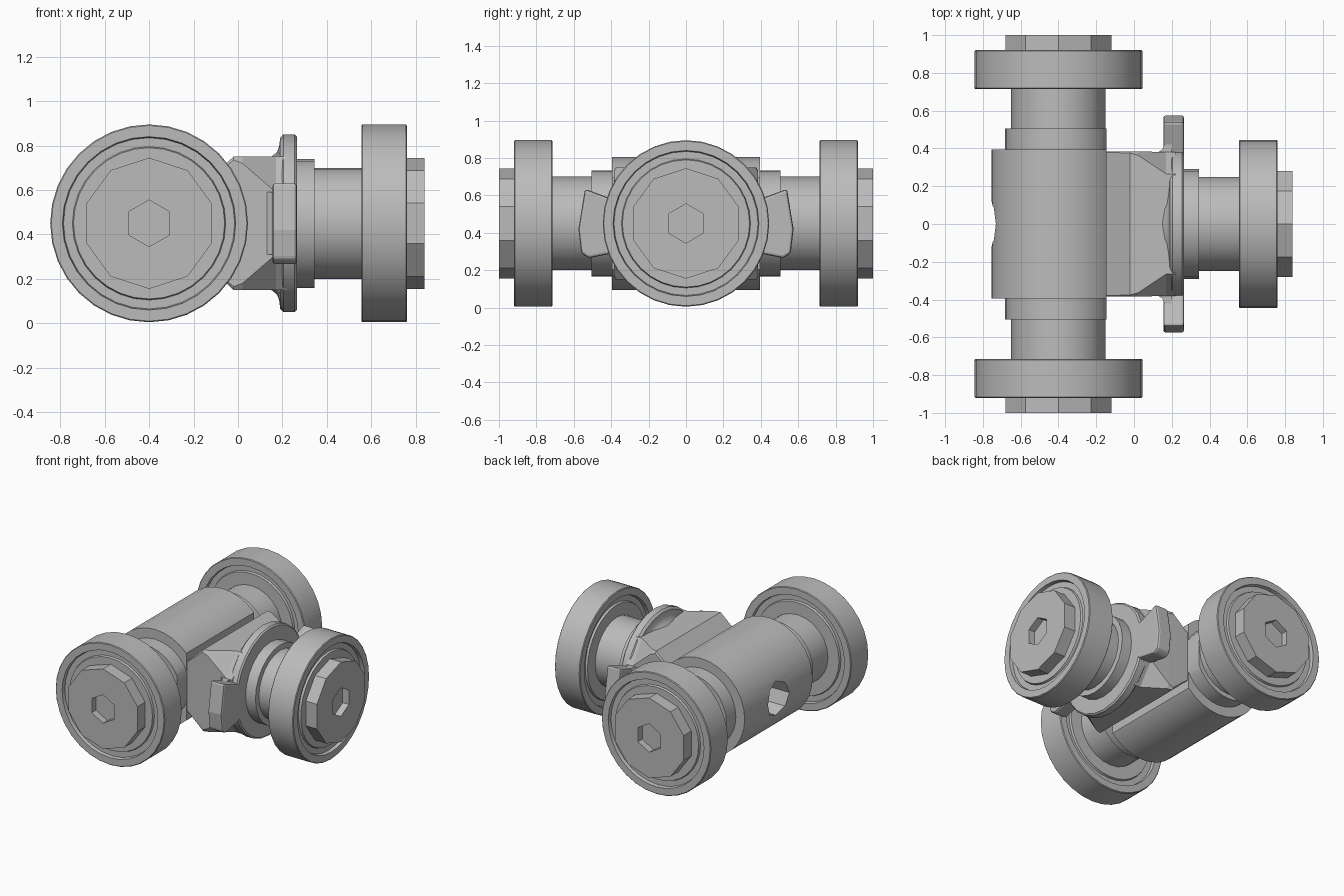
import bpy, bmesh, math
from mathutils import Vector, Matrix

if "Cube" in bpy.data.objects:
    bpy.data.objects.remove(bpy.data.objects["Cube"])

steel = bpy.data.materials.new("grey_steel")
steel.use_nodes = True
steel.diffuse_color = (0.5, 0.5, 0.5, 1)
steel.node_tree.nodes["Principled BSDF"].inputs["Base Color"].default_value = (0.5, 0.5, 0.5, 1)

MID = 0.45        # height of all shaft axes
CROSS_X = -0.4    # x of the long crosswise axis


def finish(name, bm, smooth=True):
    bmesh.ops.recalc_face_normals(bm, faces=bm.faces[:])
    mesh = bpy.data.meshes.new(name)
    bm.to_mesh(mesh)
    bm.free()
    mesh.materials.append(steel)
    ob = bpy.data.objects.new(name, mesh)
    bpy.context.collection.objects.link(ob)
    if smooth:
        bpy.ops.object.select_all(action='DESELECT')
        ob.select_set(True)
        bpy.context.view_layer.objects.active = ob
        bpy.ops.object.shade_smooth_by_angle(angle=math.radians(30))
    return ob


def axis_frame(origin, direction):
    """Local z follows direction, local x points up."""
    z, x = Vector(direction), Vector((0, 0, 1))
    rot = Matrix((x, z.cross(x), z)).transposed().to_4x4()
    return Matrix.Translation(origin) @ rot


def lathe(profile, sides, frame, closed=False):
    """Turn (radius, distance) points; open profiles get end discs."""
    bm = bmesh.new()
    rings = []
    for r, t in profile:
        angles = [2 * math.pi * i / sides for i in range(sides)]
        rings.append([bm.verts.new(frame @ Vector((r * math.cos(a), r * math.sin(a), t))) for a in angles])
    pairs = list(zip(rings, rings[1:]))
    if closed:
        pairs.append((rings[-1], rings[0]))
    else:
        bm.faces.new(rings[0])
        bm.faces.new(rings[-1])
    for a, b in pairs:
        for i in range(sides):
            j = (i + 1) % sides
            bm.faces.new((a[i], a[j], b[j], b[i]))
    return bm


def loft(sections):
    bm = bmesh.new()
    rings = [[bm.verts.new(p) for p in s] for s in sections]
    bm.faces.new(rings[0])
    bm.faces.new(rings[-1])
    n = len(rings[0])
    for a, b in zip(rings, rings[1:]):
        for i in range(n):
            j = (i + 1) % n
            bm.faces.new((a[i], a[j], b[j], b[i]))
    return bm


def drill(ob, bm_cutter):
    cutter = finish("drill", bm_cutter, False)
    mod = ob.modifiers.new("hole", 'BOOLEAN')
    mod.operation, mod.solver, mod.object = 'DIFFERENCE', 'EXACT', cutter
    bpy.context.view_layer.objects.active = ob
    bpy.ops.object.modifier_apply(modifier=mod.name)
    bpy.data.objects.remove(cutter)


# Roller, journal and socketed end cap, repeated on three arms
def roller_arm(label, origin, direction):
    frame = axis_frame(origin, direction)
    finish(label + "_journal", lathe([(0.25, -0.24), (0.25, 0.2)], 24, frame))
    w = 0.205
    ring = [(0.24, 0.01), (0.34, 0.01), (0.345, 0.025), (0.385, 0.025), (0.39, 0), (0.44, 0), (0.445, 0.005)]
    ring += [(r, w - t) for r, t in reversed(ring)]
    finish(label + "_roller", lathe(ring, 32, frame, closed=True))
    cap = finish(label + "_cap", lathe([(0.295, w - 0.02), (0.295, w + 0.08)], 10, frame), False)
    drill(cap, lathe([(0.105, w + 0.03), (0.105, w + 0.2)], 6, frame))


roller_arm("front", (CROSS_X, -0.715, MID), (0, -1, 0))
roller_arm("back", (CROSS_X, 0.715, MID), (0, 1, 0))
roller_arm("side", (0.555, 0, MID), (1, 0, 0))

# Crosswise barrel and its shoulders, with a flat milled towards the side arm
cross = axis_frame((CROSS_X, 0, MID), (0, 1, 0))
for name, radius, half in (("barrel", 0.355, 0.395), ("barrel_shoulders", 0.283, 0.505)):
    bm = lathe([(radius, -half), (radius, half)], 32, cross)
    cut = bmesh.ops.bisect_plane(bm, geom=bm.verts[:] + bm.edges[:] + bm.faces[:],
                                 plane_co=(-0.145, 0, 0), plane_no=(1, 0, 0), clear_outer=True)
    rim = [e for e in cut["geom_cut"] if isinstance(e, bmesh.types.BMEdge)]
    bmesh.ops.holes_fill(bm, edges=rim)
    body = finish(name, bm)
    drill(body, lathe([(0.125, 0.2), (0.125, 0.6)], 8, axis_frame((CROSS_X, 0, MID), (-1, 0, 0))))


# Neck block: rectangular at the barrel, corners cut away at the flange
def neck_section(x, y, z, cy, cz):
    corners = [(y, cz), (cy, z), (-cy, z), (-y, cz), (-y, -cz), (-cy, -z), (cy, -z), (y, -cz)]
    return [(x, a, MID + b) for a, b in corners]


finish("neck_block", loft([
    neck_section(-0.15, 0.385, 0.18, 0.38, 0.175),
    neck_section(-0.02, 0.385, 0.3, 0.375, 0.285),
    neck_section(0.02, 0.385, 0.3, 0.365, 0.27),
    neck_section(0.17, 0.38, 0.3, 0.265, 0.14),
    neck_section(0.22, 0.38, 0.3, 0.265, 0.14)]), False)

# Flange with a coved back, and the shoulder in front of it
side = axis_frame((0, 0, MID), (1, 0, 0))
finish("flange", lathe([(0.3, 0.15), (0.32, 0.175), (0.345, 0.185), (0.385, 0.19),
                        (0.4, 0.205), (0.4, 0.255), (0.39, 0.265)], 24, side))
finish("side_shoulder", lathe([(0.29, 0.2), (0.29, 0.345)], 24, side))

# Lugs on both sides of the flange, with a root rib
for label, s in (("front", -1), ("back", 1)):
    outline = [(0.34, 0.56), (0.42, 0.59), (0.54, 0.635), (0.575, 0.42), (0.56, 0.29), (0.52, 0.265), (0.34, 0.3)]
    bm = loft([[(x, s * y, z) for y, z in outline] for x in (0.155, 0.265)])
    lug = finish(label + "_lug", bm, False)
    bev = lug.modifiers.new("soft_edges", 'BEVEL')
    bev.width, bev.segments = 0.014, 2
    rib = [(0.12, 0.375), (0.15, 0.395), (0.16, 0.42), (0.2, 0.42), (0.2, 0.375)]
    finish(label + "_lug_root", loft([[(x, s * y, z) for x, y in rib] for z in (0.31, 0.59)]), False)
